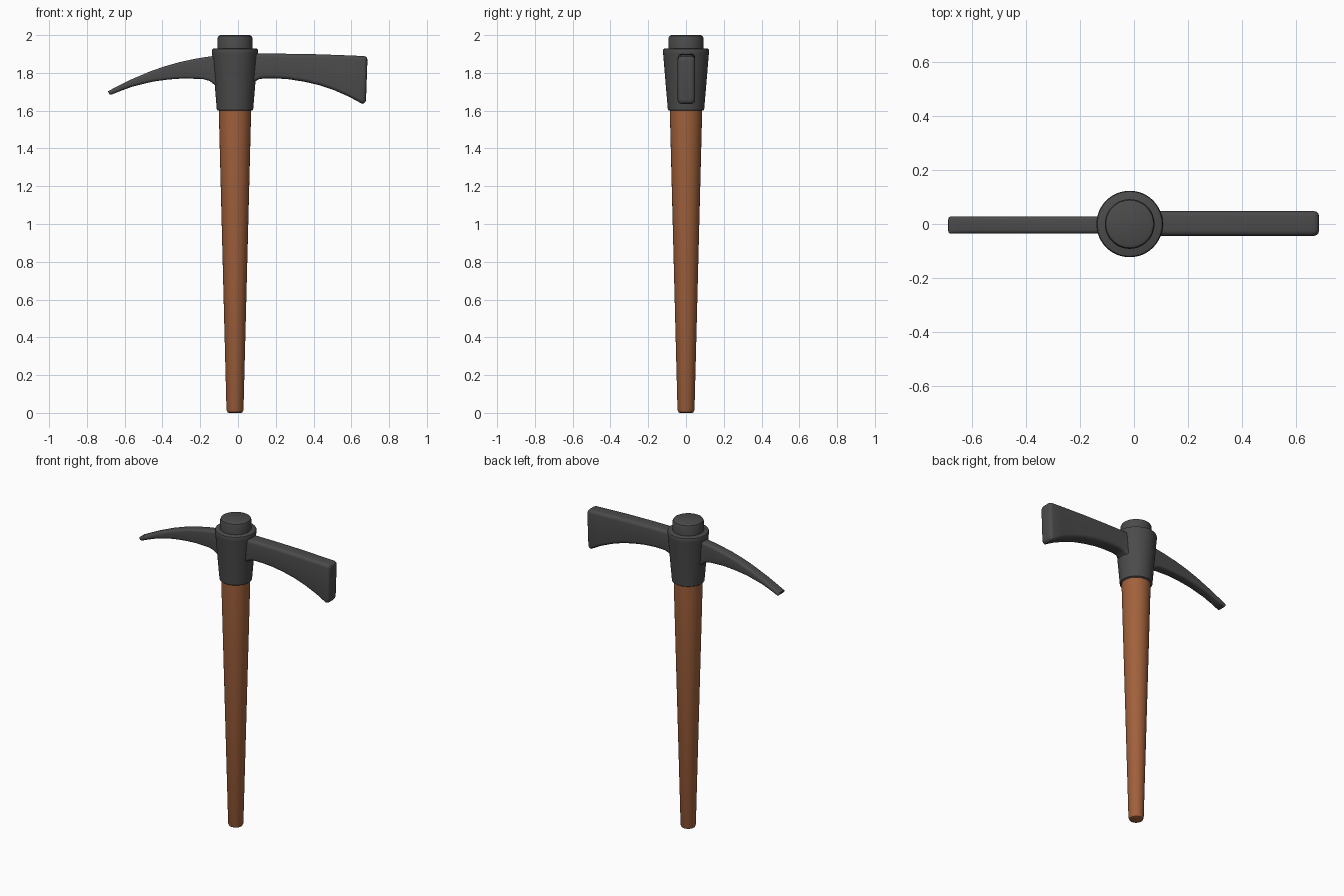
import bpy, bmesh, math

if "Cube" in bpy.data.objects:
    bpy.data.objects.remove(bpy.data.objects["Cube"])

CX = -0.016  # axis of the handle


def material(name, color):
    m = bpy.data.materials.new(name)
    m.diffuse_color = color
    m.use_nodes = True
    m.node_tree.nodes["Principled BSDF"].inputs["Base Color"].default_value = m.diffuse_color
    return m


def make_object(name, rings, mat):
    """Skin a list of equal-length point rings and cap both ends."""
    bm = bmesh.new()
    loops = [[bm.verts.new(p) for p in ring] for ring in rings]
    n = len(loops[0])
    for a, b in zip(loops, loops[1:]):
        for i in range(n):
            j = (i + 1) % n
            bm.faces.new((a[i], a[j], b[j], b[i]))
    bm.faces.new(loops[0][::-1])
    bm.faces.new(loops[-1])
    bmesh.ops.recalc_face_normals(bm, faces=bm.faces)
    mesh = bpy.data.meshes.new(name)
    bm.to_mesh(mesh)
    bm.free()
    ob = bpy.data.objects.new(name, mesh)
    bpy.context.collection.objects.link(ob)
    mesh.materials.append(mat)
    bpy.ops.object.select_all(action='DESELECT')
    ob.select_set(True)
    bpy.context.view_layer.objects.active = ob
    bpy.ops.object.shade_smooth_by_angle(angle=math.radians(40))
    return ob


def lathe(name, profile, mat, n=48):
    ang = [2 * math.pi * i / n for i in range(n)]
    return make_object(name, [[(CX + r * math.cos(a), r * math.sin(a), z) for a in ang]
                              for r, z in profile], mat)


def section(top, bottom, half, radius, yc, inset=0.0, seg=4):
    """Rounded rectangle spanned between a top and a bottom (x, z) point."""
    dx, dz = bottom[0] - top[0], bottom[1] - top[1]
    h = math.hypot(dx, dz)
    inset = min(inset, h * 0.35)
    hh, hw = h / 2 - inset, half - inset
    r = min(radius, hh * 0.9, hw * 0.9)
    mx, mz = (top[0] + bottom[0]) / 2, (top[1] + bottom[1]) / 2
    pts = []
    for q, (sy, sh) in enumerate([(1, 1), (-1, 1), (-1, -1), (1, -1)]):
        for k in range(seg + 1):
            a = math.pi / 2 * (q + k / seg)
            y = sy * (hw - r) + r * math.cos(a)
            u = sh * (hh - r) + r * math.sin(a)
            pts.append((mx - dx / h * u, yc + y, mz - dz / h * u))
    return pts


def arm(name, stations, half, radius, yc, end, mat):
    """Loft along (top, bottom) stations, with a rounded far end of depth end."""
    rings = [section(t, b, half, radius, yc) for t, b in stations]
    t, b = stations[-1]
    s = 1 if t[0] > 0 else -1
    for k in range(1, 4):
        a = math.pi / 2 * k / 3
        o = s * abs(end) * math.sin(a)
        rings.append(section((t[0] + o, t[1]), (b[0] + o, b[1]), half, radius, yc,
                             abs(end) * (1 - math.cos(a))))
    return make_object(name, rings, mat)


wood = material("wood", (0.36, 0.12, 0.045, 1))
iron = material("iron", (0.07, 0.07, 0.07, 1))

# tapered wooden handle
lathe("handle", [(0.032, 0), (0.040, 0.004), (0.045, 0.016), (0.086, 1.61)], wood)

# flared socket around the handle
lathe("socket", [(0.091, 1.60), (0.096, 1.604), (0.121, 1.90), (0.123, 1.918),
                 (0.120, 1.926), (0.112, 1.93)], iron)

# round cap on top of the socket
lathe("top_cap", [(0.092, 1.92), (0.092, 1.985), (0.088, 1.995), (0.078, 2.0)], iron)

# curved pick
arm("pick", [((-0.06, 1.90), (-0.09, 1.70)), ((-0.135, 1.889), (-0.124, 1.737)),
             ((-0.175, 1.883), (-0.15, 1.757)), ((-0.22, 1.876), (-0.185, 1.767)),
             ((-0.309, 1.857), (-0.285, 1.771)), ((-0.39, 1.834), (-0.368, 1.765)),
             ((-0.467, 1.807), (-0.45, 1.754)), ((-0.573, 1.762), (-0.56, 1.727)),
             ((-0.635, 1.731), (-0.62, 1.705)), ((-0.682, 1.706), (-0.672, 1.684))],
    0.032, 0.015, -0.004, 0.008, iron)

# flaring adze blade
arm("blade", [((0.04, 1.902), (0.05, 1.72)), ((0.09, 1.902), (0.09, 1.754)),
              ((0.11, 1.902), (0.11, 1.766)), ((0.14, 1.902), (0.14, 1.771)),
              ((0.20, 1.902), (0.20, 1.771)), ((0.28, 1.901), (0.272, 1.766)),
              ((0.36, 1.900), (0.352, 1.753)), ((0.44, 1.898), (0.43, 1.735)),
              ((0.52, 1.895), (0.51, 1.708)), ((0.60, 1.892), (0.59, 1.673)),
              ((0.666, 1.889), (0.657, 1.636))],
    0.046, 0.02, 0.002, 0.02, iron)
